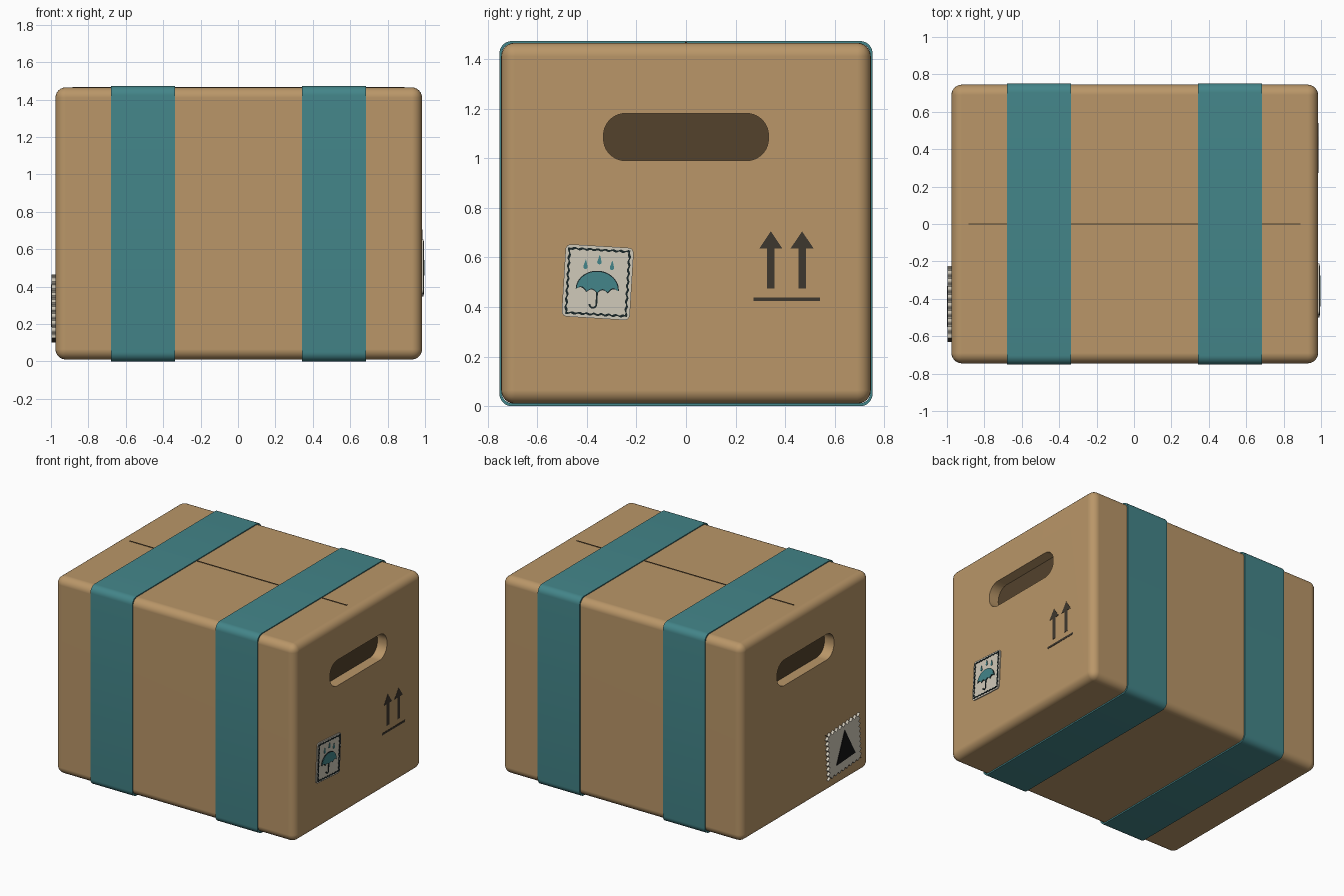
import bpy, bmesh, math

if "Cube" in bpy.data.objects:
    bpy.data.objects.remove(bpy.data.objects["Cube"])

X0, X1 = -0.976, 0.984            # box ends
MATS = {}


def mat(hexcol):
    if hexcol not in MATS:
        m = bpy.data.materials.new("colour_" + hexcol)
        rgb = [(int(hexcol[i:i + 2], 16) / 255) ** 2.2 for i in (0, 2, 4)]
        m.diffuse_color = (*rgb, 1)
        m.use_nodes = True
        m.node_tree.nodes["Principled BSDF"].inputs["Base Color"].default_value = m.diffuse_color
        MATS[hexcol] = m
    return MATS[hexcol]


CARD, TEAL, PAPER, INK, BROWN, BLACK = "B89568", "458488", "CFC8B8", "1E2A2C", "544430", "1A1A1A"
PRINT = "403A32"


def finish(name, bm, col, smooth=True):
    bmesh.ops.recalc_face_normals(bm, faces=bm.faces)
    me = bpy.data.meshes.new(name)
    bm.to_mesh(me)
    bm.free()
    ob = bpy.data.objects.new(name, me)
    bpy.context.collection.objects.link(ob)
    me.materials.append(mat(col))
    if smooth:
        smooth_by_angle(ob)
    return ob


def smooth_by_angle(ob):
    bpy.ops.object.select_all(action='DESELECT')
    ob.select_set(True)
    bpy.context.view_layer.objects.active = ob
    bpy.ops.object.shade_smooth_by_angle(angle=math.radians(35))


def prism(name, pts, xa, xb, col, smooth=False):
    """Extrude a (y, z) outline along x."""
    bm = bmesh.new()
    a, b = [[bm.verts.new((x, *p)) for p in pts] for x in (xa, xb)]
    bm.faces.new(a)
    bm.faces.new(b)
    for i in range(len(pts)):
        j = (i + 1) % len(pts)
        bm.faces.new((a[i], a[j], b[j], b[i]))
    return finish(name, bm, col, smooth)


def ring(name, outer, inner, xa, xb, col, smooth=False):
    """Extrude the band between two matching (y, z) outlines along x."""
    bm = bmesh.new()
    loops = [[bm.verts.new((x, *p)) for p in pts]
             for x, pts in ((xa, outer), (xb, outer), (xb, inner), (xa, inner))]
    n = len(outer)
    for k in range(4):
        a, b = loops[k], loops[(k + 1) % 4]
        for i in range(n):
            j = (i + 1) % n
            bm.faces.new((a[i], a[j], b[j], b[i]))
    return finish(name, bm, col, smooth)


def rrect(w, h, r, cy=0, cz=0, seg=8):
    pts = []
    for k, (sy, sz) in enumerate(((1, 1), (-1, 1), (-1, -1), (1, -1))):
        for i in range(seg + 1):
            t = math.pi / 2 * (k + i / seg)
            pts.append((cy + sy * (w / 2 - r) + r * math.cos(t),
                        cz + sz * (h / 2 - r) + r * math.sin(t)))
    return pts


def wavy_rect(w, h, n, f):
    """Rectangle whose sides are pushed outward by f(t), t in 0..1."""
    c = [(w / 2, h / 2), (-w / 2, h / 2), (-w / 2, -h / 2), (w / 2, -h / 2)]
    nrm = [(0, 1), (-1, 0), (0, -1), (1, 0)]
    pts = []
    for k in range(4):
        a, b, m = c[k], c[(k + 1) % 4], nrm[k]
        for i in range(n):
            t = i / n
            pts.append((a[0] + (b[0] - a[0]) * t + m[0] * f(t),
                        a[1] + (b[1] - a[1]) * t + m[1] * f(t)))
    return pts


def place(pts, cy, cz, deg):
    c, s = math.cos(math.radians(deg)), math.sin(math.radians(deg))
    return [(cy + u * c - v * s, cz + u * s + v * c) for u, v in pts]


def ribbon(path, w):
    left, right = [], []
    for i, p in enumerate(path):
        a, b = path[max(i - 1, 0)], path[min(i + 1, len(path) - 1)]
        dx, dy = b[0] - a[0], b[1] - a[1]
        k = w / 2 / math.hypot(dx, dy)
        left.append((p[0] - dy * k, p[1] + dx * k))
        right.append((p[0] + dy * k, p[1] - dx * k))
    return left + right[::-1]


# cardboard box with rounded edges
bm = bmesh.new()
bmesh.ops.create_cube(bm, size=1)
for v in bm.verts:
    v.co = ((X0 + X1) / 2 + v.co.x * (X1 - X0), v.co.y * 1.49, 0.7375 + v.co.z * 1.455)
bmesh.ops.bevel(bm, geom=bm.edges[:], offset=0.055, segments=6, profile=0.5, affect='EDGES')
box = finish("cardboard_box", bm, CARD, False)

# hand holes sunk into both ends, with a dark back
DEPTH = 0.08
for side, xf, s in (("right", X1, 1), ("left", X0, -1)):
    slot = rrect(0.665, 0.19, 0.088, 0, 1.085, 10)
    cut = prism("hand_hole_cutter", slot, xf - s * DEPTH, xf + s * 0.1, CARD)
    cut.hide_render = True
    mod = box.modifiers.new("hand_hole", 'BOOLEAN')
    mod.operation, mod.solver, mod.object = 'DIFFERENCE', 'EXACT', cut
    bpy.context.view_layer.objects.active = box
    bpy.ops.object.modifier_apply(modifier=mod.name)
    bpy.data.objects.remove(cut)
    prism(side + "_hand_hole_back", slot, xf - s * (DEPTH + 0.004), xf - s * (DEPTH - 0.002), BROWN)
smooth_by_angle(box)
wn = box.modifiers.new("even_shading", 'WEIGHTED_NORMAL')
wn.keep_sharp = True

# straps wrapped around the box
for side, xa, xb in (("left", -0.68, -0.337), ("right", 0.342, 0.685)):
    ring(side + "_strap", rrect(1.504, 1.472, 0.05, 0, 0.736),
         rrect(1.484, 1.45, 0.042, 0, 0.7365), xa, xb, TEAL, True)

# seam between the top flaps
prism("top_seam", [(-0.004, 1.46), (0.004, 1.46), (0.004, 1.468), (-0.004, 1.468)],
      -0.885, 0.89, BROWN)

# printed this-way-up arrows
for k, y in enumerate((0.342, 0.468)):
    arrow = [(-0.015, 0.475), (0.015, 0.475), (0.015, 0.635), (0.047, 0.635),
             (0, 0.705), (-0.047, 0.635), (-0.015, 0.635)]
    prism(f"up_arrow_{k + 1}", [(y + u, z) for u, z in arrow], X1 - 0.004, X1 + 0.002, PRINT)
prism("arrow_base_line", [(0.273, 0.424), (0.54, 0.424), (0.54, 0.439), (0.273, 0.439)],
      X1 - 0.004, X1 + 0.002, PRINT)

# keep-dry sticker on the right end
def stick(pts):
    return place(pts, -0.356, 0.5, -3.5)


XP = X1 + 0.007
prism("sticker_paper", stick(rrect(0.275, 0.292, 0.022)), X1 - 0.004, XP, PAPER)


def wave(t):
    return 0.0025 * math.sin(2 * math.pi * 8 * t)


ring("sticker_border", stick(wavy_rect(0.250, 0.268, 64, wave)),
     stick(wavy_rect(0.234, 0.252, 64, wave)), XP - 0.002, XP + 0.004, INK)


def canopy(grow):
    a, h, base = 0.083 + grow, 0.072 + grow, -0.03
    top = [(a * math.cos(math.pi * i / 24), base + h * math.sin(math.pi * i / 24)) for i in range(25)]
    low = [(-a + 2 * a * i / 32, base - grow + 0.014 * abs(math.sin(math.pi * i / 8))
            - 0.012 * math.sin(math.pi * i / 32)) for i in range(1, 32)]
    return stick(top + low)


hook = [(0, -0.04), (0, -0.07), (0, -0.09)] + [
    (-0.014 + 0.014 * math.cos(t), -0.09 - 0.014 * math.sin(t))
    for t in [math.pi * i / 10 for i in range(1, 11)]]
prism("umbrella_handle", stick(ribbon(hook, 0.007)), XP - 0.002, XP + 0.004, INK)
prism("umbrella_outline", canopy(0.004), XP - 0.002, XP + 0.004, INK)
prism("umbrella_canopy", canopy(0), XP - 0.002, XP + 0.006, TEAL)
for k, (u, v) in enumerate(((-0.053, 0.066), (0.002, 0.088), (0.054, 0.068))):
    drop = [(u, v + 0.024)] + [(u + 0.009 * math.cos(t), v - 0.007 + 0.009 * math.sin(t))
                               for t in [math.pi * (0.85 + 1.3 * i / 10) for i in range(11)]]
    prism(f"rain_drop_{k + 1}", stick(drop), XP - 0.002, XP + 0.004, TEAL)

# perforated stamp on the left end
def perforation(t):
    return -0.009 * (1 - math.cos(2 * math.pi * 9 * t))


prism("stamp_paper", place(wavy_rect(0.385, 0.342, 72, perforation), -0.428, 0.283, -3.5),
      X0 + 0.004, -0.996, PAPER)
prism("stamp_triangle", place([(-0.11, -0.1), (0.11, -0.1), (0, 0.12)], -0.435, 0.29, -3.5),
      -0.994, -1.0, BLACK)
